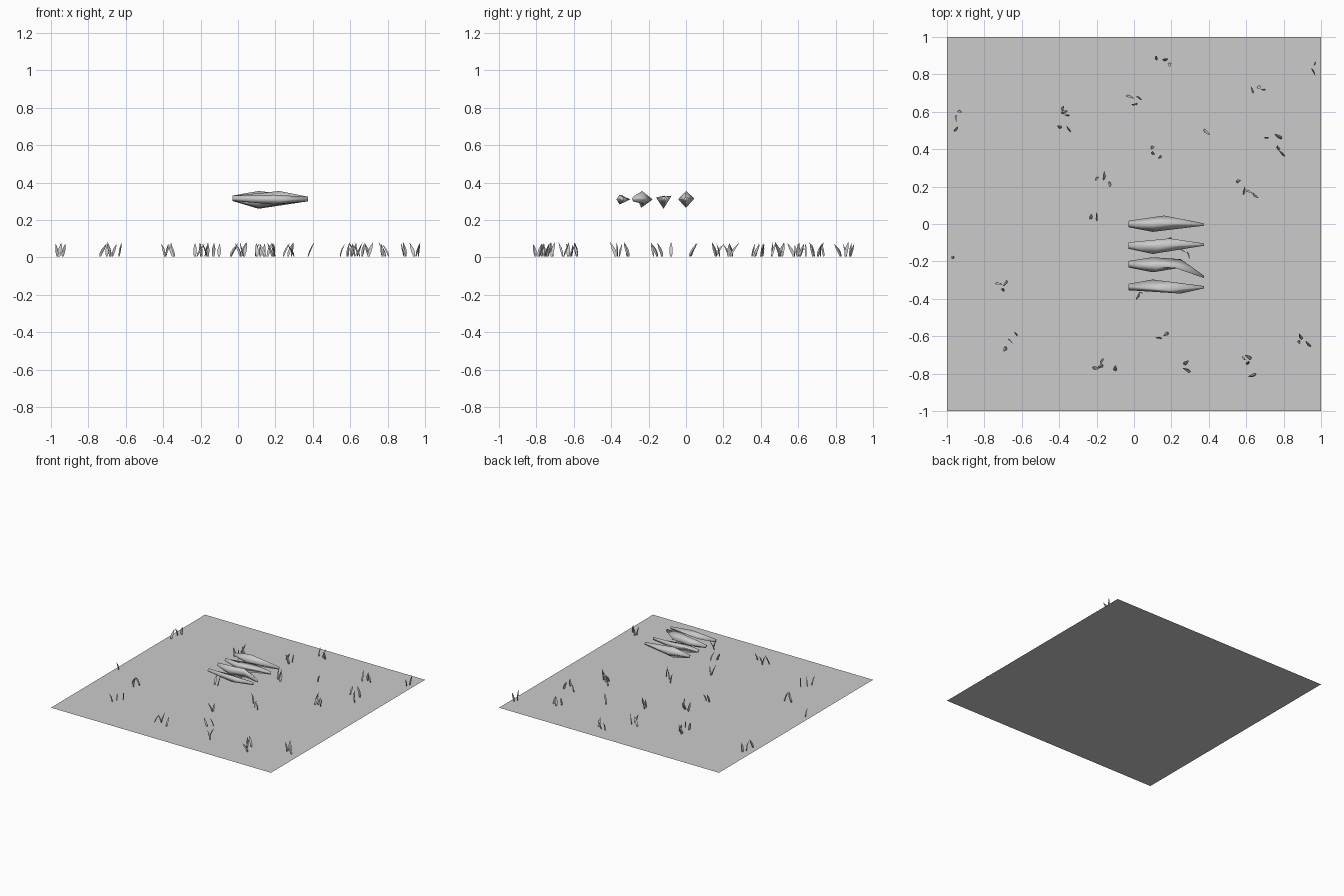
import bpy, bmesh, math, random
from mathutils import Vector

if "Cube" in bpy.data.objects:
    bpy.data.objects.remove(bpy.data.objects["Cube"])

random.seed(4)


def finish(name, bm, smooth=False):
    bmesh.ops.recalc_face_normals(bm, faces=bm.faces)
    for f in bm.faces:
        f.smooth = smooth
    mesh = bpy.data.meshes.new(name)
    bm.to_mesh(mesh)
    bm.free()
    obj = bpy.data.objects.new(name, mesh)
    bpy.context.collection.objects.link(obj)
    return obj


def loft(bm, rings):
    """Skin a closed solid through rings of equal vertex count."""
    vs = [[bm.verts.new(p) for p in ring] for ring in rings]
    n = len(vs[0])
    for a, b in zip(vs, vs[1:]):
        for i in range(n):
            j = (i + 1) % n
            bm.faces.new((a[i], a[j], b[j], b[i]))
    bm.faces.new(vs[0])
    bm.faces.new(vs[-1])


def diamond(x, y, z, hy, hz):
    return [(x, y + hy, z), (x, y, z + hz), (x, y - hy, z), (x, y, z - hz)]


# Flat ground sheet
bm = bmesh.new()
bmesh.ops.create_grid(bm, x_segments=1, y_segments=1, size=1)
finish("ground", bm)

# Floating shards: start y, tip y, then rings ordered +y, top, -y, bottom
shards = [
    (0.0, -0.003, [[(.16, .045, .315), (.11, .0, .355), (.10, -.042, .31), (.11, 0, .265)]]),
    (-.115, -.11, [[(.19, -.077, .33), (.14, -.12, .325), (.10, -.16, .32), (.11, -.12, .26)]]),
    (-.215, -.283, [[(.10, -.178, .31), (.13, -.23, .345), (.10, -.258, .31), (.11, -.24, .265)],
                    [(.25, -.188, .305), (.22, -.235, .355), (.23, -.237, .31), (.24, -.23, .285)]]),
    (-.337, -.338, [[(.10, -.297, .31), (.19, -.355, .335), (.25, -.372, .31), (.19, -.355, .283)]]),
]
for k, (y0, y1, mids) in enumerate(shards):
    bm = bmesh.new()
    loft(bm, [diamond(-.03, y0, .316, .017, .014)] + mids +
         [diamond(.375, y1, .312, .006, .012)])
    finish(f"floating_shard_{k + 1}", bm, smooth=True)

# Grass blade roots, grouped in loose tufts
roots = [
    (.12, .89), (.17, .88), (.19, .85), (.97, .86), (.96, .81),
    (.63, .72), (.67, .73), (.69, .72), (-.02, .68), (.03, .67), (0, .64),
    (-.38, .62), (-.37, .60), (-.36, .58), (-.40, .52), (-.35, .51),
    (-.93, .60), (-.95, .56), (-.95, .51), (.39, .49),
    (.71, .46), (.77, .47), (.77, .41), (.79, .38), (.10, .41), (.10, .38), (.14, .36),
    (-.20, .24), (-.16, .26), (-.13, .21), (-.23, .04), (-.20, .04),
    (.56, .23), (.59, .18), (.62, .17), (.65, .15),
    (.19, -.08), (.26, -.14), (.29, -.17), (.02, -.39), (.04, -.37),
    (-.97, -.18), (-.72, -.32), (-.69, -.32), (-.70, -.35),
    (-.63, -.59), (-.66, -.63), (-.69, -.67), (.13, -.61), (.17, -.59),
    (-.17, -.73), (-.20, -.77), (-.18, -.76), (-.10, -.77), (.28, -.74), (.28, -.78),
    (.59, -.72), (.61, -.71), (.61, -.74), (.63, -.81),
    (.89, -.60), (.88, -.63), (.93, -.64),
]


def blade(bm, x, y):
    """Thin three-sided leaf that swells at the middle and bends to a tip."""
    a = random.uniform(0, math.tau)
    lean = Vector((math.cos(a), math.sin(a), 0))
    reach = random.uniform(.015, .045)
    spin = random.uniform(0, math.tau)
    side = Vector((math.cos(spin), math.sin(spin), 0))
    back = Vector((-side.y, side.x, 0))
    height = random.uniform(.066, .078)
    base = Vector((x, y, .004)) - lean * reach * .5
    rings = []
    for t, w in ((0, .005), (.3, .009), (.6, .009), (1, .0008)):
        c = base + lean * reach * t ** 1.4 + Vector((0, 0, height * t))
        rings.append([c - side * w, c + side * w, c + back * w * .7])
    loft(bm, rings)


bm = bmesh.new()
for x, y in roots:
    blade(bm, x, y)
finish("grass_blades", bm)
